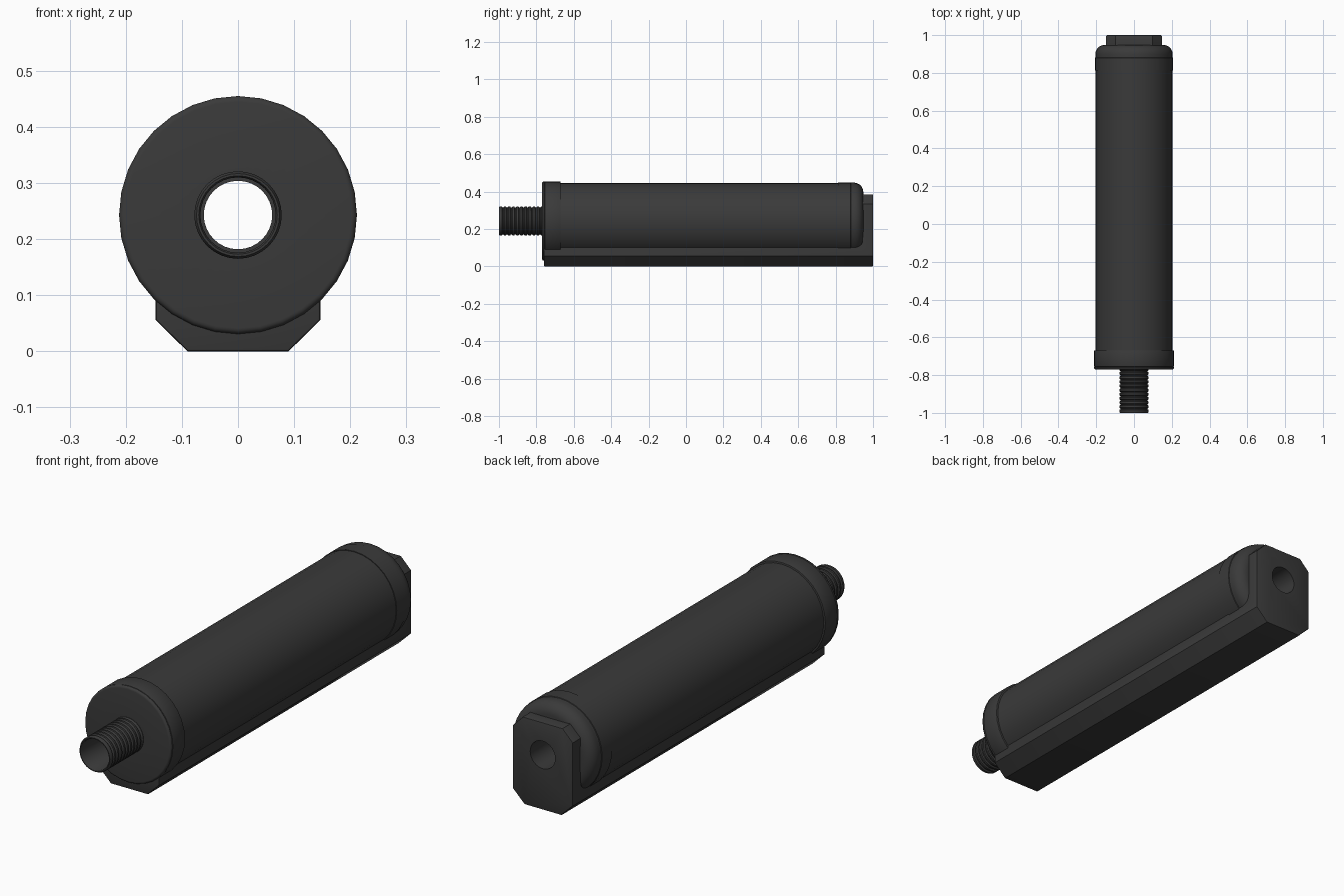
import bpy, bmesh, math

if "Cube" in bpy.data.objects:
    bpy.data.objects.remove(bpy.data.objects["Cube"])

AXIS_Z = 0.243
BORE = 0.061

black = bpy.data.materials.new("black_metal")
black.diffuse_color = (0.042, 0.042, 0.042, 1)
black.use_nodes = True
black.node_tree.nodes["Principled BSDF"].inputs["Base Color"].default_value = black.diffuse_color


def make(name, bm):
    bmesh.ops.recalc_face_normals(bm, faces=bm.faces)
    mesh = bpy.data.meshes.new(name)
    bm.to_mesh(mesh)
    bm.free()
    obj = bpy.data.objects.new(name, mesh)
    mesh.materials.append(black)
    bpy.context.collection.objects.link(obj)
    return obj


def smooth(obj, angle=35):
    bpy.ops.object.select_all(action='DESELECT')
    obj.select_set(True)
    bpy.context.view_layer.objects.active = obj
    bpy.ops.object.shade_smooth_by_angle(angle=math.radians(angle))


def lathe(name, profile, n=32):
    """Revolve a closed (radius, y) loop around the tube axis."""
    bm = bmesh.new()
    rings = []
    for i in range(n):
        a = 2 * math.pi * i / n
        rings.append([bm.verts.new((r * math.cos(a), y, AXIS_Z + r * math.sin(a)))
                      for r, y in profile])
    m = len(profile)
    for i in range(n):
        p, q = rings[i], rings[(i + 1) % n]
        for j in range(m):
            k = (j + 1) % m
            bm.faces.new((p[j], p[k], q[k], q[j]))
    obj = make(name, bm)
    smooth(obj)
    return obj


def prism(name, points, vector, bevel=0):
    """Extrude a flat polygon; optionally bevel the edges of both ends."""
    bm = bmesh.new()
    base = bm.faces.new([bm.verts.new(p) for p in points])
    res = bmesh.ops.extrude_face_region(bm, geom=[base], use_keep_orig=True)
    top = [g for g in res['geom'] if isinstance(g, bmesh.types.BMFace)][0]
    bmesh.ops.translate(bm, verts=top.verts[:], vec=vector)
    bmesh.ops.recalc_face_normals(bm, faces=bm.faces)
    if bevel:
        edges = list(base.edges) + list(top.edges)
        bmesh.ops.bevel(bm, geom=edges, offset=bevel, segments=2,
                        profile=0.5, affect='EDGES')
    return make(name, bm)


def arc(r, y, radius, start, end, steps=6):
    pts = []
    for i in range(steps + 1):
        a = math.radians(start + (end - start) * i / steps)
        pts.append((r + radius * math.cos(a), y + radius * math.sin(a)))
    return pts


# Main tube
lathe("main_tube", [(BORE, -0.74), (0.204, -0.74), (0.204, 0.86), (BORE, 0.86)])

# Front collar with softened edges
lathe("front_collar", [(BORE, -0.77)] + arc(0.202, -0.76, 0.010, -90, 0, 4)
      + arc(0.209, -0.753, 0.003, -90, 0, 2) + arc(0.209, -0.673, 0.003, 0, 90, 2)
      + [(BORE, -0.67)])

# Rear cap: a thin band, then a rounded end
lathe("rear_cap", [(BORE, 0.812), (0.207, 0.812), (0.207, 0.88), (0.205, 0.882)]
      + arc(0.155, 0.898, 0.050, 0, 90, 8) + [(BORE, 0.948)])

# Threaded mount, thin-walled, ridges repeated along its length
ridges = 10
pitch = 0.022
thread = [(0.067, -0.765), (0.067, -0.994), (0.070, -1.0), (0.074, -1.0)]
for i in range(ridges):
    y = -0.996 + i * pitch
    thread += [(0.078, y + 0.003), (0.078, y + 0.012),
               (0.072, y + 0.015), (0.072, y + 0.019)]
lathe("threaded_mount", thread + [(0.078, -0.772), (0.078, -0.765)])

# Lower rail and rear plate, from one eight-sided bar
half = [(0.090, 0.0), (0.147, 0.056), (0.147, 0.335), (0.097, 0.385)]
outline = half + [(-x, z) for x, z in reversed(half)]
bracket = prism("rail_and_end_plate", [(x, -0.76, z) for x, z in outline],
                (0, 1.76, 0), 0.005)

# Cutters: the cradle above the rail, and the bore through the plate
cradle = [(-0.9, 0.5), (-0.9, 0.102)] + arc(0.905, 0.142, 0.040, -90, 0) + [(0.945, 0.5)]
pocket = prism("cradle_cutter", [(-0.3, y, z) for y, z in cradle], (0.6, 0, 0))
circle = [(BORE * math.cos(math.tau * i / 32), AXIS_Z + BORE * math.sin(math.tau * i / 32))
          for i in range(32)]
hole = prism("bore_cutter", [(x, 0.8, z) for x, z in circle], (0, 0.4, 0))

bpy.context.view_layer.objects.active = bracket
for cutter in (pocket, hole):
    mod = bracket.modifiers.new("cut", 'BOOLEAN')
    mod.operation = 'DIFFERENCE'
    mod.solver = 'EXACT'
    mod.object = cutter
    bpy.ops.object.modifier_apply(modifier=mod.name)
for cutter in (pocket, hole):
    bpy.data.objects.remove(cutter)
smooth(bracket, 30)
